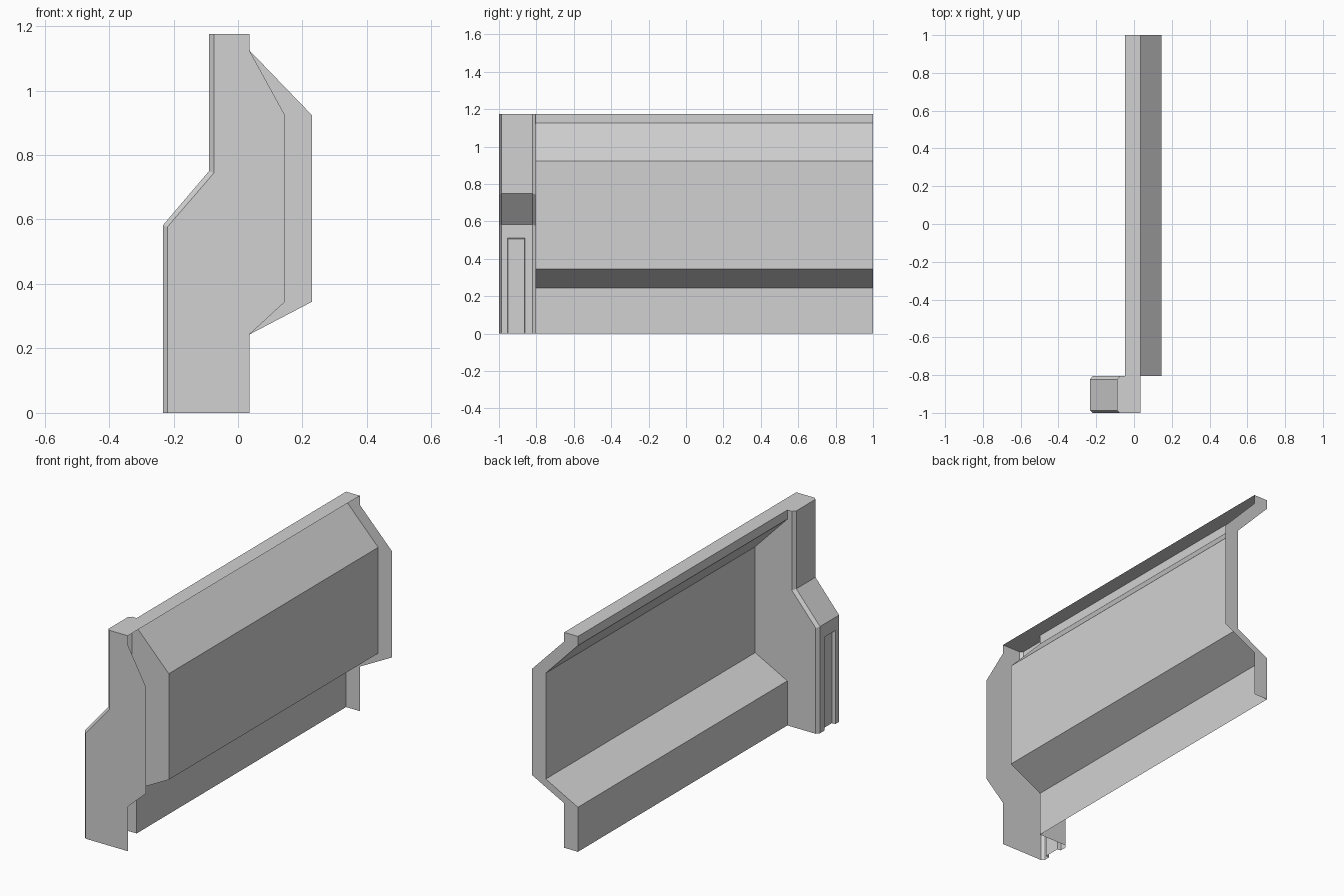
import bpy
import bmesh
from mathutils import Vector

cube = bpy.data.objects.get("Cube")
if cube:
    bpy.data.objects.remove(cube, do_unlink=True)

grey = bpy.data.materials.new("plain_grey")
grey.use_nodes = True
colour = (0.64, 0.64, 0.64, 1)
grey.diffuse_color = colour
grey.node_tree.nodes["Principled BSDF"].inputs["Base Color"].default_value = colour


def sheet(name, polygons, facing):
    """Make an open surface from polygons, all turned towards one direction."""
    bm = bmesh.new()
    for polygon in polygons:
        bm.faces.new([bm.verts.new(p) for p in polygon])
    bmesh.ops.remove_doubles(bm, verts=bm.verts, dist=0.0001)
    bm.normal_update()
    for face in bm.faces:
        if face.normal.dot(Vector(facing)) < 0:
            face.normal_flip()
    mesh = bpy.data.meshes.new(name)
    bm.to_mesh(mesh)
    bm.free()
    mesh.materials.append(grey)
    obj = bpy.data.objects.new(name, mesh)
    bpy.context.collection.objects.link(obj)
    return obj


def at_y(profile, y):
    return [(x, y, z) for x, z in profile]


def loft(rails):
    """Quads between neighbouring rails of equal length."""
    return [(a[i], a[i + 1], b[i + 1], b[i])
            for a, b in zip(rails, rails[1:]) for i in range(len(a) - 1)]


FRONT, JOINT, BACK, TOP = -1.0, -0.805, 1.0, 1.175
Y1, Y2 = -0.987, -0.822          # chamfer lines of the post

# Profiles in x and z, listed from the ground up
inner = [(-0.048, 0), (-0.048, 0.243), (0.146, 0.345),
         (0.146, 0.923), (-0.048, 1.125), (-0.048, TOP)]
outer = [(0.035, 0), (0.035, 0.243), (0.23, 0.345),
         (0.23, 0.923), (0.035, 1.125), (0.035, TOP)]
front_edge = [(min(x, 0.146), z) for x, z in outer]
post_side = [(-0.233, 0), (-0.233, 0.582), (-0.09, 0.75), (-0.09, TOP)]
post_corner = [(-0.219, 0), (-0.219, 0.577), (-0.075, 0.744), (-0.075, TOP)]

# Long wall skin and its end face
sheet("wall_skin", loft([at_y(inner, JOINT), at_y(inner, BACK)]), (-1, 0, 0))
sheet("wall_end", [at_y(inner + outer[::-1], BACK)], (0, 1, 0))

# Post faces
sheet("post_front", [at_y(post_corner + front_edge[::-1], FRONT)], (0, -1, 0))
sheet("post_back", [at_y(post_corner + inner[::-1], JOINT)], (0, 1, 0))
sheet("post_front_chamfer",
      loft([at_y(post_corner, FRONT), at_y(post_side, Y1)]), (-1, -0.5, 0))
sheet("post_back_chamfer",
      loft([at_y(post_side, Y2), at_y(post_corner, JOINT)]), (-1, 0.5, 0))
sheet("post_upper_side",
      loft([at_y(post_side[1:], Y1), at_y(post_side[1:], Y2)]), (-1, 0, 0))

# Lower post side, framing a shallow recess open at the ground
x, top = post_side[1]
R1, R2, head = -0.955, -0.86, 0.51
deep, slope = x + 0.02, 0.003
frame = [(x, Y1, 0), (x, Y1, top), (x, Y2, top), (x, Y2, 0),
         (x, R2, 0), (x, R2, head), (x, R1, head), (x, R1, 0)]
rim = [(x, R1, 0), (x, R1, head), (x, R2, head), (x, R2, 0)]
floor = [(deep, R1 + slope, 0), (deep, R1 + slope, head - slope),
         (deep, R2 - slope, head - slope), (deep, R2 - slope, 0)]
sheet("post_lower_side", [frame], (-1, 0, 0))
sheet("post_recess", loft([rim, floor]) + [floor], (-1, 0, 0))

# Flat cap over the post and the wall
cap = [(-0.075, FRONT), (-0.09, Y1), (-0.09, Y2), (-0.075, JOINT),
       (-0.048, JOINT), (-0.048, BACK), (0.035, BACK), (0.035, FRONT)]
sheet("top_cap", [[(px, py, TOP) for px, py in cap]], (0, 0, 1))
